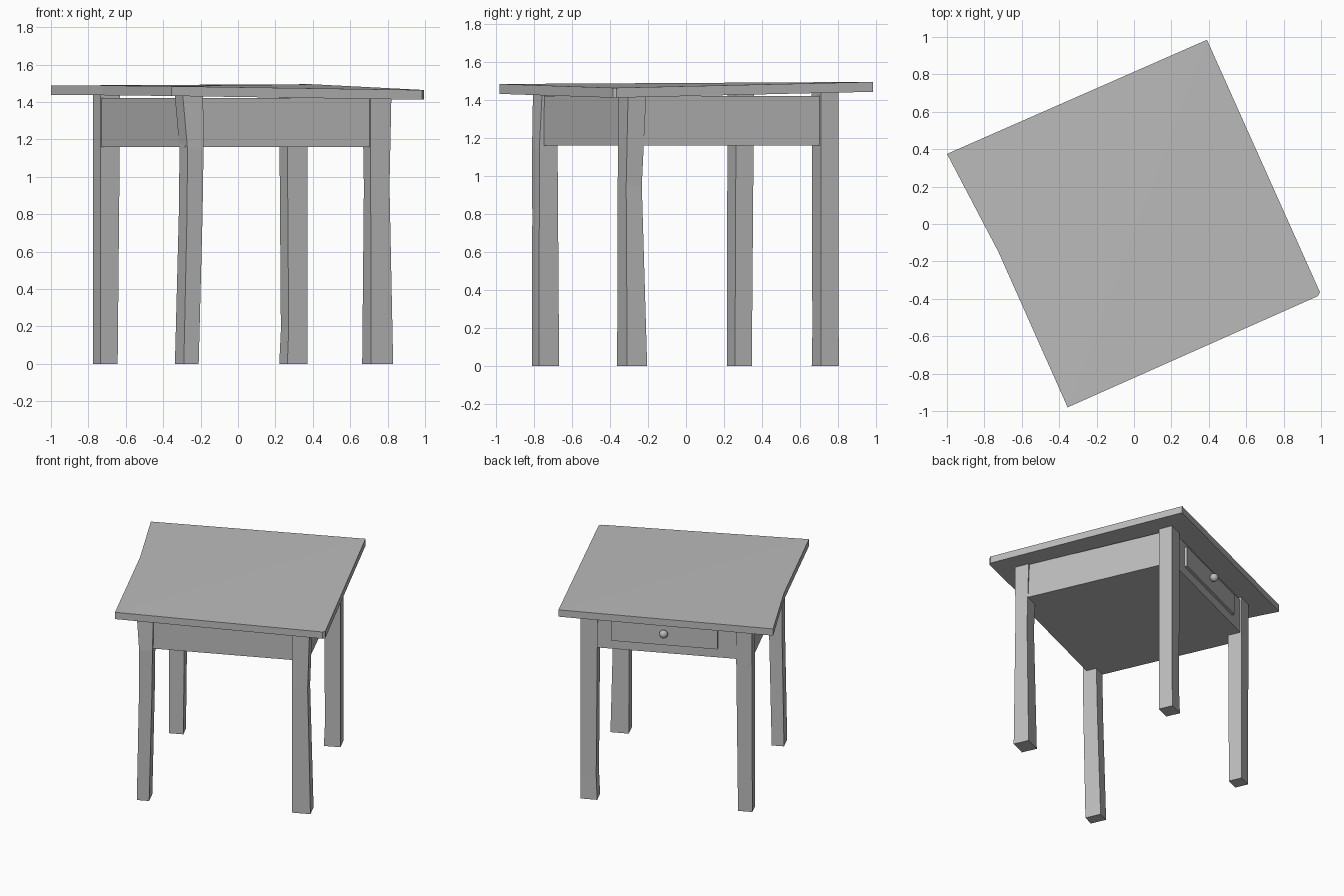
import bpy, bmesh, math

if "Cube" in bpy.data.objects:
    bpy.data.objects.remove(bpy.data.objects["Cube"], do_unlink=True)

TURN = math.radians(24)  # the whole table stands turned about z

grey = bpy.data.materials.new("plain_grey")
grey.use_nodes = True
GREY = (0.5, 0.5, 0.5, 1)
grey.diffuse_color = GREY
grey.node_tree.nodes["Principled BSDF"].inputs["Base Color"].default_value = GREY


def finish(name, bm):
    bmesh.ops.recalc_face_normals(bm, faces=bm.faces)
    mesh = bpy.data.meshes.new(name)
    bm.to_mesh(mesh)
    bm.free()
    mesh.materials.append(grey)
    obj = bpy.data.objects.new(name, mesh)
    obj.rotation_euler.z = TURN
    bpy.context.collection.objects.link(obj)
    return obj


def loft(name, rings):
    """Skin closed rings of points and cap both ends."""
    bm = bmesh.new()
    loops = [[bm.verts.new(p) for p in ring] for ring in rings]
    n = len(loops[0])
    for low, high in zip(loops, loops[1:]):
        for i in range(n):
            j = (i + 1) % n
            bm.faces.new((low[i], low[j], high[j], high[i]))
    caps = [bm.faces.new(loops[0]), bm.faces.new(loops[-1])]
    return bm, caps


def column(name, sections):
    """Square column through sections (z, u0, u1, v0, v1)."""
    rings = [[(a, c, z), (b, c, z), (b, d, z), (a, d, z)]
             for z, a, b, c, d in sections]
    return finish(name, loft(name, rings)[0])


# Hand-hewn legs, each slightly crooked
LEG_TOP = 1.445
column("back_right_leg", [(0, -.584, -.483, .497, .594),
                          (LEG_TOP, -.582, -.468, .497, .60)])
column("back_left_leg", [(0, .51, .627, .497, .603),
                         (.18, .518, .627, .497, .60),
                         (LEG_TOP, .508, .627, .497, .60)])
column("front_left_leg", [(0, .502, .632, -.62, -.505),
                          (.95, .502, .612, -.617, -.527),
                          (1.42, .502, .625, -.612, -.508)])
column("front_right_leg", [(0, -.594, -.507, -.622, -.505),
                           (.8, -.578, -.487, -.628, -.52),
                           (1.15, -.576, -.482, -.63, -.525),
                           (LEG_TOP, -.598, -.478, -.615, -.51)])

# Apron box with closed floor, and the drawer front on its back side
column("apron", [(1.16, -.578, .612, -.603, .59), (1.42, -.578, .612, -.603, .59)])
column("drawer_front", [(1.23, -.34, .41, .55, .61), (1.385, -.34, .41, .55, .61)])

# Drawer knob
bm = bmesh.new()
bmesh.ops.create_uvsphere(bm, u_segments=16, v_segments=10, radius=.03)
bmesh.ops.translate(bm, verts=bm.verts, vec=(.035, .635, 1.325))
for f in bm.faces:
    f.smooth = True
finish("drawer_knob", bm)

# Warped table top: outline (u, v, top height), one corner sagging
outline = [(-.723, -.751, 1.484), (.742, -.752, 1.464), (.76, -.738, 1.464),
           (.757, .741, 1.495), (-.761, .749, 1.488), (-.723, .16, 1.488)]
THICK = .052
bm, caps = loft("table_top", [[(u, v, z - THICK) for u, v, z in outline], outline])
bm.verts.ensure_lookup_table()
for cap, base in zip(caps, (0, 6)):
    # fold along the diagonal between the two high corners
    bmesh.ops.connect_verts(bm, verts=[bm.verts[base], bm.verts[base + 3]])
finish("table_top", bm)
